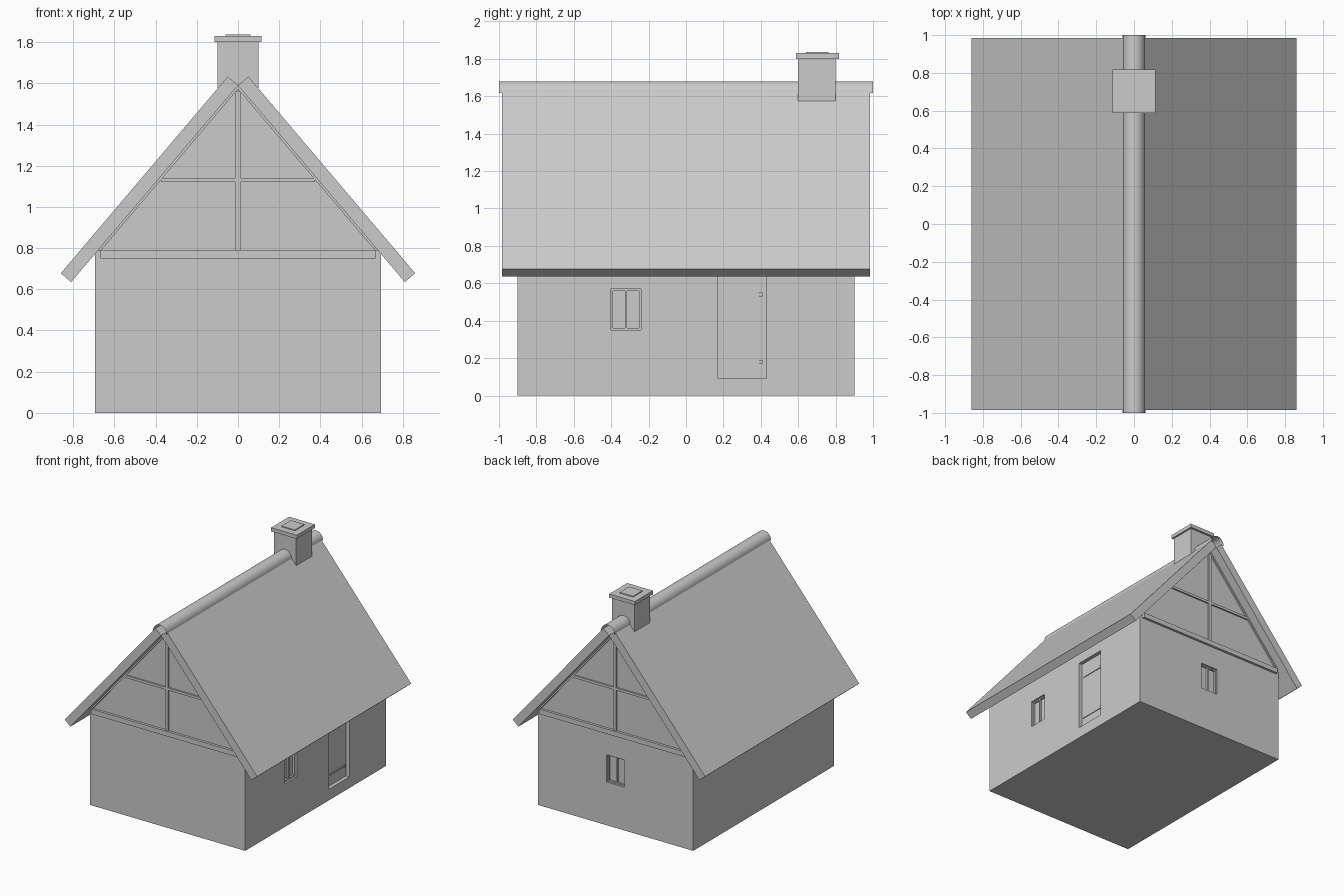
import bpy, bmesh, math
from mathutils import Vector

if "Cube" in bpy.data.objects:
    bpy.data.objects.remove(bpy.data.objects["Cube"])


def make(name, verts, faces):
    me = bpy.data.meshes.new(name)
    me.from_pydata(verts, [], faces)
    bm = bmesh.new()
    bm.from_mesh(me)
    bmesh.ops.recalc_face_normals(bm, faces=bm.faces)
    bm.to_mesh(me)
    bm.free()
    ob = bpy.data.objects.new(name, me)
    bpy.context.collection.objects.link(ob)
    return ob


def prism(name, prof, y0, y1):
    """Extrude an (x, z) profile along y."""
    n = len(prof)
    verts = [(x, y, z) for y in (y0, y1) for x, z in prof]
    faces = [tuple(range(n)), tuple(range(n, 2 * n))]
    faces += [(i, (i + 1) % n, (i + 1) % n + n, i + n) for i in range(n)]
    return make(name, verts, faces)


def box(name, x0, x1, y0, y1, z0, z1):
    return prism(name, [(x0, z0), (x1, z0), (x1, z1), (x0, z1)], y0, y1)


W, D = 0.695, 0.9          # wall half sizes
APEX, EAVE = 1.59, 0.771
slope = Vector((0.81, -0.955)).normalized()

# walls with gables
walls = prism("walls", [(-W, 0), (W, 0), (W, EAVE), (0, APEX), (-W, EAVE)], -D, D)


def cut(name, *dims):
    c = box(name, *dims)
    c.hide_render = True
    c.hide_viewport = True
    c.display_type = 'WIRE'
    m = walls.modifiers.new(name, 'BOOLEAN')
    m.operation = 'DIFFERENCE'
    m.solver = 'EXACT'
    m.object = c


REC = 0.03
cut("side_window_cutter", W - REC, W + 0.1, -0.40, -0.24, 0.35, 0.57)
cut("door_cutter", W - REC, W + 0.1, 0.17, 0.43, 0.09, 0.66)
cut("back_window_cutter", -0.08, 0.08, D - REC, D + 0.1, 0.35, 0.57)

# window frames: four edges and a mullion, slightly proud of the glass
for u0, u1, z0, z1, part in ((-0.08, -0.07, 0.35, 0.57, "stile_a"),
                             (0.07, 0.08, 0.35, 0.57, "stile_b"),
                             (-0.005, 0.005, 0.36, 0.56, "mullion"),
                             (-0.07, 0.07, 0.35, 0.36, "sill"),
                             (-0.07, 0.07, 0.56, 0.57, "head")):
    box("side_window_" + part, W - REC, W - 0.015, u0 - 0.32, u1 - 0.32, z0, z1)
    box("back_window_" + part, u0, u1, D - REC, D - 0.015, z0, z1)

# door strap hinges
for i, z in enumerate((0.18, 0.54)):
    box(f"door_hinge_{i}", W - REC, W - REC + 0.006, 0.19, 0.40, z - 0.006, z + 0.006)
    box(f"door_hinge_end_{i}", W - REC, W - REC + 0.01, 0.39, 0.41, z - 0.01, z + 0.01)

# gable timbers on both ends
for side, s in (("front", -1), ("back", 1)):
    def ys(p):
        return sorted((s * (D - 0.005), s * (D + p)))
    box(side + "_tie_beam", -0.668, 0.668, *ys(0.02), 0.75, 0.79)
    box(side + "_gable_post", -0.012, 0.012, *ys(0.012), 0.79, 1.56)
    box(side + "_gable_rail", -0.375, 0.375, *ys(0.012), 1.12, 1.14)
    for k in (-1, 1):
        prism(f"{side}_rafter_{'left' if k < 0 else 'right'}",
              [(0, APEX), (k * 0.68, 0.789), (k * 0.665, 0.789), (0, APEX - 0.018)],
              *ys(0.012))

# roof slabs
nrm = Vector((-slope.y, slope.x)) * 0.066
top, low = Vector((0, APEX)), Vector((0.81, 0.635))
slab = [top, low, low + nrm, top + nrm]
for name, k in (("roof_left", -1), ("roof_right", 1)):
    prism(name, [(k * p.x, p.y) for p in slab], -0.985, 0.985)

# open half-round ridge cap
n = 12
arc = [(0.06 * math.cos(math.pi * i / n), 1.618 + 0.062 * math.sin(math.pi * i / n))
       for i in range(n + 1)]
ridge = make("ridge_cap", [(x, y, z) for y in (-1, 1) for x, z in arc],
             [(i, i + n + 1, i + n + 2, i + 1) for i in range(n)])
for p in ridge.data.polygons:
    p.use_smooth = True

# chimney
box("chimney_stack", -0.1, 0.1, 0.6, 0.8, 1.5, 1.8)
box("chimney_cap", -0.115, 0.115, 0.587, 0.817, 1.8, 1.83)
box("chimney_top_plate", -0.06, 0.06, 0.642, 0.762, 1.83, 1.837)
